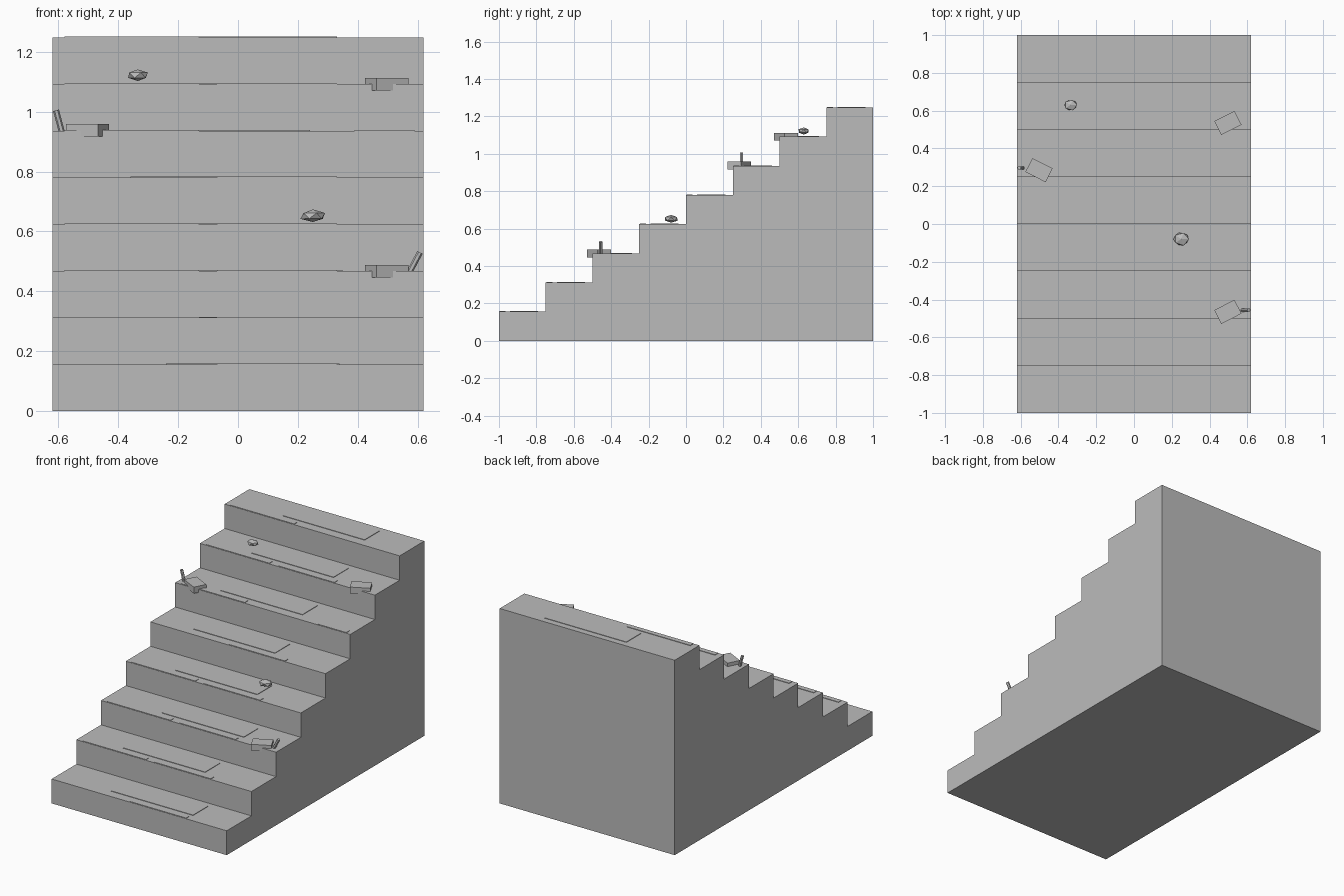
import bpy, bmesh, math, random
from mathutils import Matrix, Vector

if "Cube" in bpy.data.objects:
    bpy.data.objects.remove(bpy.data.objects["Cube"])

random.seed(4)
N, W, D, H = 8, 0.62, 0.25, 0.156      # steps, half width, tread depth, riser

stone = bpy.data.materials.new("grey stone")
stone.diffuse_color = (0.5, 0.5, 0.5, 1)
stone.use_nodes = True
stone.node_tree.nodes["Principled BSDF"].inputs["Base Color"].default_value = stone.diffuse_color


def finish(name, bm):
    bmesh.ops.recalc_face_normals(bm, faces=bm.faces)
    me = bpy.data.meshes.new(name)
    bm.to_mesh(me)
    bm.free()
    me.materials.append(stone)
    ob = bpy.data.objects.new(name, me)
    bpy.context.collection.objects.link(ob)
    return ob


def box(name, centre, size, turn=0.0):
    bm = bmesh.new()
    m = Matrix.Translation(centre) @ Matrix.Rotation(turn, 4, 'Z') @ Matrix.Diagonal((*size, 1))
    bmesh.ops.create_cube(bm, size=1, matrix=m)
    return finish(name, bm)


def plate(name, step, x0, x1, d0, d1, t=0.004):
    # thin slab lying on a tread, d0..d1 measured back from the step edge
    y, z = -1 + D * step, H * (step + 1)
    box(name, ((x0 + x1) / 2, y + (d0 + d1) / 2, z + t / 2 - 0.001), (x1 - x0, d1 - d0, t))


def post(name, a, b, r):
    a, b = Vector(a), Vector(b)
    bm = bmesh.new()
    m = Matrix.Translation((a + b) / 2) @ (b - a).to_track_quat('Z', 'Y').to_matrix().to_4x4()
    bmesh.ops.create_cone(bm, cap_ends=True, segments=6, radius1=r, radius2=r,
                          depth=(b - a).length, matrix=m)
    finish(name, bm)


def rock(name, centre, size):
    bm = bmesh.new()
    bmesh.ops.create_icosphere(bm, subdivisions=1, radius=0.5)
    for v in bm.verts:
        v.co *= random.uniform(0.93, 1.07)
    bm.transform(Matrix.Translation(centre) @ Matrix.Diagonal((*size, 1)))
    finish(name, bm)


# staircase body: stepped side profile extruded across the width
profile = [(-1, 0)]
for i in range(N):
    profile += [(-1 + D * i, H * (i + 1)), (-1 + D * (i + 1), H * (i + 1))]
profile.append((1, 0))
bm = bmesh.new()
side = bm.faces.new([bm.verts.new((-W, y, z)) for y, z in profile])
ext = bmesh.ops.extrude_face_region(bm, geom=[side], use_keep_orig=True)
bmesh.ops.translate(bm, vec=(2 * W, 0, 0),
                    verts=[g for g in ext["geom"] if isinstance(g, bmesh.types.BMVert)])
finish("staircase", bm)

# worn slabs on the treads, and broken edging strips at the front of each step
shifts = [0, -0.09, 0.01, -0.07, -0.12, -0.10, -0.055, -0.01]
for i, s in enumerate(shifts):
    plate("tread_slab", i, -0.24 + s, 0.34 + s, 0.06, 0.21)
    if i not in (0, 4):
        plate("left_edging", i, -0.58, -0.13, 0.003, 0.035)
    if i not in (5, 7):
        plate("middle_edging", i, -0.07, 0.33, 0.003, 0.035)
    if i == 5:
        plate("right_edging", i, 0.39, 0.59, 0.003, 0.035)

# broken blocks overhanging the step edges
for x, y, z, a in [(0.497, -0.465, 0.467, 27), (0.497, 0.535, 1.092, 27), (-0.503, 0.285, 0.938, -27)]:
    box("broken_block", (x, y, z), (0.12, 0.082, 0.041), math.radians(a))

# leaning stakes
post("right_stake", (0.572, -0.456, 0.462), (0.608, -0.456, 0.53), 0.010)
post("left_stake", (-0.588, 0.297, 0.93), (-0.608, 0.297, 1.005), 0.010)

# loose rocks
rock("upper_rock", (-0.335, 0.63, 1.122), (0.075, 0.062, 0.04))
rock("lower_rock", (0.25, -0.08, 0.652), (0.088, 0.076, 0.042))
